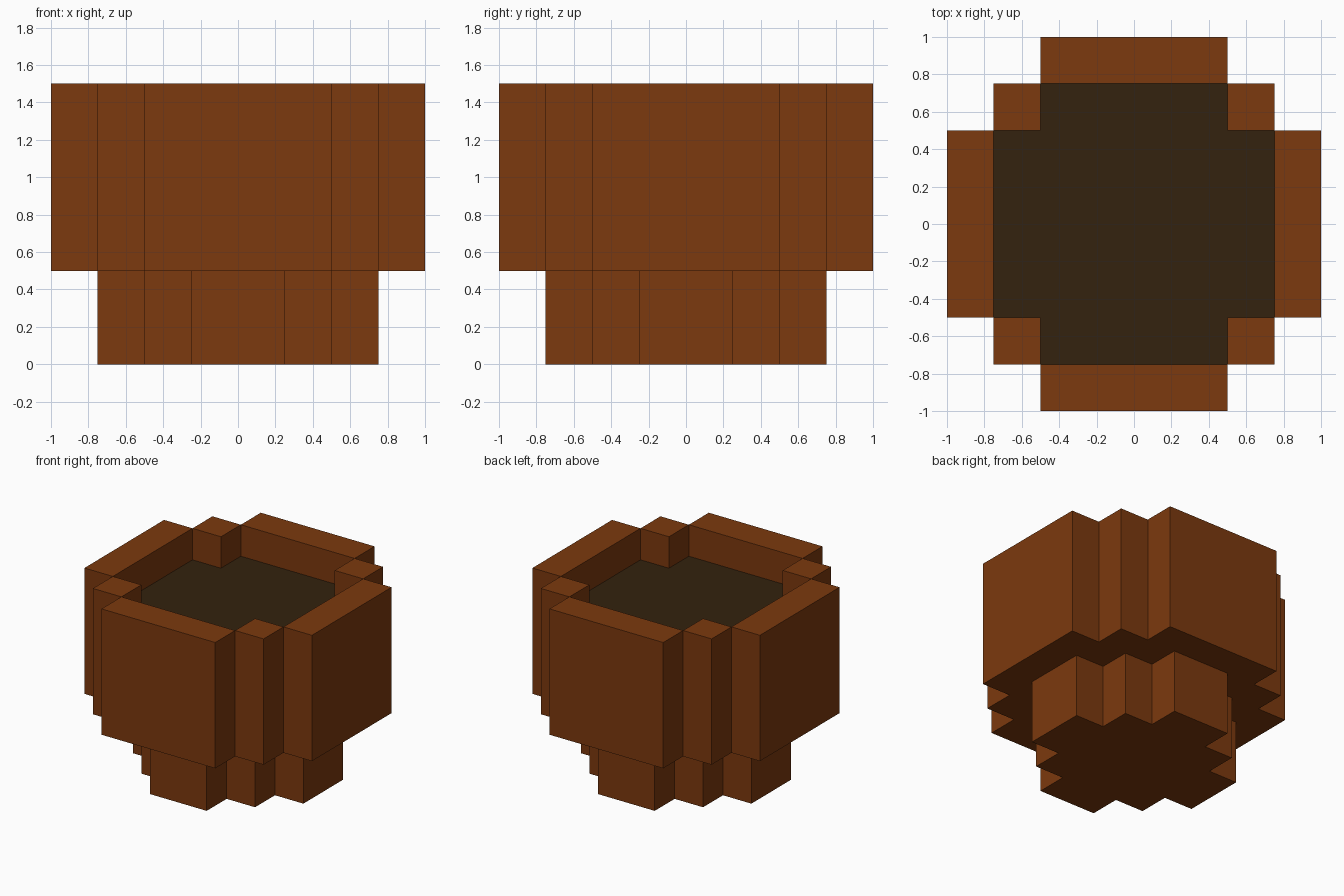
import bpy, bmesh

cube = bpy.data.objects.get("Cube")
if cube:
    bpy.data.objects.remove(cube, do_unlink=True)


def material(name, rgb):
    mat = bpy.data.materials.new(name)
    mat.use_nodes = True
    colour = (*rgb, 1.0)
    mat.diffuse_color = colour
    mat.node_tree.nodes["Principled BSDF"].inputs["Base Color"].default_value = colour
    return mat


def turn(points, times):
    """Rotate 2D points by quarter turns about the centre."""
    for _ in range(times):
        points = [(-y, x) for x, y in points]
    return points


def outline(corner):
    """Repeat one corner profile around all four corners, counter-clockwise."""
    return [p for t in range(4) for p in turn(corner, t)]


def add_face(bm, points):
    bm.faces.new([bm.verts.new(p) for p in points])


def add_flat(bm, points, z, up=True):
    add_face(bm, [(x, y, z) for x, y in (points if up else points[::-1])])


def add_sides(bm, points, z0, z1, outward=True):
    for a, b in zip(points, points[1:] + points[:1]):
        if not outward:
            a, b = b, a
        add_face(bm, [(*a, z0), (*b, z0), (*b, z1), (*a, z1)])


def finish(bm, name, mat):
    bmesh.ops.remove_doubles(bm, verts=bm.verts[:], dist=1e-4)
    mesh = bpy.data.meshes.new(name)
    bm.to_mesh(mesh)
    bm.free()
    mesh.materials.append(mat)
    obj = bpy.data.objects.new(name, mesh)
    bpy.context.collection.objects.link(obj)


clay = material("brown clay", (0.200, 0.041, 0.0044))
earth = material("dark soil", (0.033, 0.0160, 0.0044))

BASE = outline([(.75, .25), (.5, .25), (.5, .5), (.25, .5), (.25, .75)])
BODY = outline([(1, .5), (.75, .5), (.75, .75), (.5, .75), (.5, 1)])
CAVITY = outline([(.75, .5), (.5, .5), (.5, .75)])
BODY_Z, SOIL_Z, RIM_Z = 0.5, 1.25, 1.5

# Narrow stepped foot
bm = bmesh.new()
add_flat(bm, BASE, 0, up=False)
add_sides(bm, BASE, 0, BODY_Z)
finish(bm, "pot_base", clay)

# Wide stepped body with an open top
bm = bmesh.new()
add_flat(bm, BODY, BODY_Z, up=False)
add_sides(bm, BODY, BODY_Z, RIM_Z)
add_sides(bm, CAVITY, SOIL_Z, RIM_Z, outward=False)
# Rim: one wall top and one corner post top per quarter
for t in range(4):
    add_flat(bm, turn([(.75, -.5), (1, -.5), (1, .5), (.75, .5)], t), RIM_Z)
    add_flat(bm, turn([(.5, .5), (.75, .5), (.75, .75), (.5, .75)], t), RIM_Z)
finish(bm, "pot_body", clay)

# Soil surface inside the rim
bm = bmesh.new()
add_flat(bm, CAVITY, SOIL_Z)
finish(bm, "soil", earth)
